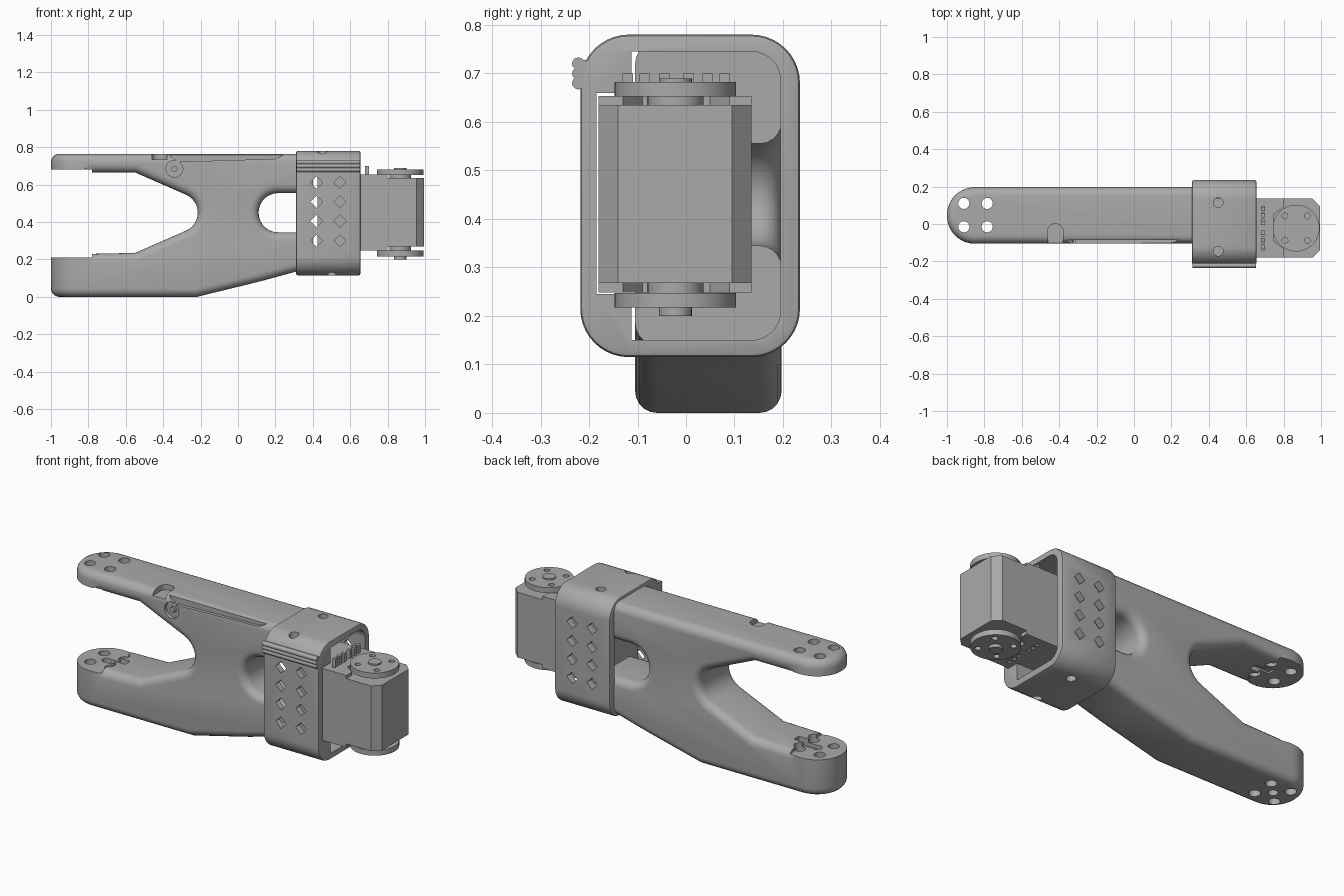
import bpy, bmesh, math

if "Cube" in bpy.data.objects:
    bpy.data.objects.remove(bpy.data.objects["Cube"])

grey = bpy.data.materials.new("grey_plastic")
grey.diffuse_color = (0.4, 0.4, 0.4, 1)
grey.use_nodes = True
grey.node_tree.nodes["Principled BSDF"].inputs["Base Color"].default_value = grey.diffuse_color


def arc(cx, cy, r, a0, a1, n):
    return [(cx + r * math.cos(math.radians(a0 + (a1 - a0) * i / n)),
             cy + r * math.sin(math.radians(a0 + (a1 - a0) * i / n))) for i in range(n + 1)]


def circle(cx, cy, r, n=24):
    return arc(cx, cy, r, 0, 360, n)[:-1]


def rect(x0, y0, x1, y1):
    return [(x0, y0), (x1, y0), (x1, y1), (x0, y1)]


def rounded(x0, y0, x1, y1, r, n=8):
    return (arc(x1 - r, y0 + r, r, -90, 0, n) + arc(x1 - r, y1 - r, r, 0, 90, n)
            + arc(x0 + r, y1 - r, r, 90, 180, n) + arc(x0 + r, y0 + r, r, 180, 270, n))


def prism(name, pts, axis, a, b):
    """Extrude a 2D outline along an axis from a to b."""
    place = {'x': lambda p, h: (h, p[0], p[1]), 'y': lambda p, h: (p[0], h, p[1]),
             'z': lambda p, h: (p[0], p[1], h)}[axis]
    bm = bmesh.new()
    lo = [bm.verts.new(place(p, a)) for p in pts]
    hi = [bm.verts.new(place(p, b)) for p in pts]
    bm.faces.new(lo)
    bm.faces.new(hi)
    for i in range(len(pts)):
        j = (i + 1) % len(pts)
        bm.faces.new((lo[i], lo[j], hi[j], hi[i]))
    bmesh.ops.recalc_face_normals(bm, faces=bm.faces)
    me = bpy.data.meshes.new(name)
    bm.to_mesh(me)
    bm.free()
    me.materials.append(grey)
    ob = bpy.data.objects.new(name, me)
    bpy.context.collection.objects.link(ob)
    return ob


def cut(ob, pts, axis, a, b):
    """Subtract a prism and discard the cutter."""
    cutter = prism("cutter", pts, axis, a, b)
    mod = ob.modifiers.new("cut", 'BOOLEAN')
    mod.operation = 'DIFFERENCE'
    mod.solver = 'EXACT'
    mod.object = cutter
    bpy.context.view_layer.objects.active = ob
    bpy.ops.object.modifier_apply(modifier=mod.name)
    bpy.data.objects.remove(cutter)


# Forked arm: one side outline, with the window open towards the sleeve
outline = [(-1, 0), (-0.22, 0), (0.12, 0.083), (0.31, 0.135), (0.4, 0.14), (0.4, 0.345)]
outline += arc(0.215, 0.45, 0.105, 270, 90, 14)
outline += [(0.4, 0.555), (0.4, 0.765), (-1, 0.765), (-1, 0.665), (-0.78, 0.665), (-0.55, 0.665)]
outline += arc(-0.32, 0.45, 0.105, 68, -68, 12)
outline += [(-0.55, 0.235), (-0.78, 0.23), (-1, 0.23)]
arm = prism("forked_arm", outline, 'y', -0.105, 0.197)

bm = bmesh.new()
bm.from_mesh(arm.data)
tips = [e for e in bm.edges if all(abs(v.co.x + 1) < 1e-4 for v in e.verts)
        and abs(e.verts[0].co.z - e.verts[1].co.z) > 0.01]
bmesh.ops.bevel(bm, geom=tips, offset=0.148, segments=9, profile=0.5, affect='EDGES',
                clamp_overlap=False)
soft = []
for e in bm.edges:
    m = (e.verts[0].co + e.verts[1].co) / 2
    d = e.verts[1].co - e.verts[0].co
    inner_tip = m.x < -0.781 and 0.1 < m.z < 0.72
    across = abs(d.y) > abs(d.x) + abs(d.z) and m.x > -0.9
    if len(e.link_faces) == 2 and e.calc_face_angle() > 1 and m.x < 0.399 \
            and not inner_tip and not across:
        soft.append(e)
bmesh.ops.bevel(bm, geom=soft, offset=0.045, segments=5, profile=0.5, affect='EDGES',
                clamp_overlap=False)
bmesh.ops.recalc_face_normals(bm, faces=bm.faces)
bm.to_mesh(arm.data)
bm.free()

# Fork tip pads, screw holes and slot
cut(arm, rect(-1.1, 0.21, -0.78, 0.68), 'y', -0.3, 0.4)
for x in (-0.91, -0.785):
    for y in (-0.015, 0.11):
        cut(arm, circle(x, y, 0.03, 16), 'z', -0.1, 0.9)
cut(arm, circle(-0.85, 0.047, 0.026, 16), 'z', -0.1, 0.3)
cut(arm, rect(-0.84, 0.025, -0.72, 0.07), 'z', 0.19, 0.69)

# Cable channel on the front upper edge, and its screw pocket
cut(arm, [(-0.4, 0.78), (-0.32, 0.722), (0.2, 0.738), (0.29, 0.78)], 'y', -0.2, -0.085)
cut(arm, rounded(-0.46, -0.2, -0.38, 0.0, 0.035, 6), 'z', 0.735, 0.8)
cut(arm, circle(-0.34, 0.685, 0.045), 'y', -0.2, -0.085)
prism("cable_screw", circle(-0.34, 0.685, 0.016, 12), 'y', -0.1, -0.08)

# Sleeve that holds the motor
sleeve = prism("sleeve", rounded(-0.218, 0.115, 0.235, 0.78, 0.1, 10), 'x', 0.31, 0.655)
bm = bmesh.new()
bm.from_mesh(sleeve.data)
rim = [e for e in bm.edges if abs(e.verts[0].co.x - e.verts[1].co.x) < 1e-4]
bmesh.ops.bevel(bm, geom=rim, offset=0.01, segments=2, profile=0.5, affect='EDGES')
bm.to_mesh(sleeve.data)
bm.free()
bore = [(-0.112, 0.15)] + arc(0.135, 0.21, 0.06, -90, 0, 8) + arc(0.135, 0.685, 0.06, 0, 90, 8)
bore += [(-0.112, 0.745), (-0.112, 0.66), (-0.185, 0.66), (-0.185, 0.245), (-0.112, 0.245)]
cut(sleeve, bore, 'x', 0.2, 0.8)

# Diamond vents through both side walls
for x in (0.42, 0.545):
    for z in (0.3, 0.405, 0.508, 0.612):
        cut(sleeve, circle(x, z, 0.033, 4), 'y', -0.4, 0.4)

# Screw holes in the sleeve top and bottom
for y in (-0.145, 0.115):
    cut(sleeve, circle(0.45, y, 0.026, 16), 'z', 0.72, 0.9)
    cut(sleeve, circle(0.5, y, 0.026, 16), 'z', 0.0, 0.17)

# Grip ridges along the front of the sleeve
prism("ridge_base", rect(-0.222, 0.672, -0.15, 0.728), 'x', 0.312, 0.653)
for z in (0.68, 0.7, 0.72):
    prism("grip_ridge", circle(-0.222, z, 0.013, 12), 'x', 0.312, 0.653)

# Motor body, with chamfered outer corners
prism("motor_body", [(0.425, -0.18), (0.955, -0.18), (0.995, -0.14), (0.995, 0.095),
                     (0.955, 0.135), (0.425, 0.135)], 'z', 0.268, 0.635)
for z0, z1 in ((0.63, 0.653), (0.248, 0.272)):
    cap = prism("motor_cap", [(0.425, -0.18), (0.8, -0.18), (0.8, -0.13), (0.745, -0.09),
                              (0.745, 0.05), (0.8, 0.09), (0.8, 0.135), (0.425, 0.135)],
                'z', z0, z1)
    for y in (-0.13, -0.09, -0.055, 0.015, 0.05, 0.085):
        cut(cap, circle(0.69, y, 0.011, 10), 'z', z0 - 0.01 if z0 < 0.5 else 0.64,
            0.265 if z0 < 0.5 else z1 + 0.01)

# Round output horns above and below, with screw holes
for z0, z1, hub0, hub1 in ((0.652, 0.682, 0.63, 0.69), (0.217, 0.247, 0.2, 0.27)):
    horn = prism("horn", circle(0.867, -0.022, 0.125, 40), 'z', z0, z1)
    for sx in (-1, 1):
        for sy in (-1, 1):
            cut(horn, circle(0.867 + sx * 0.06, -0.022 + sy * 0.065, 0.016, 12),
                'z', z0 - 0.01, z1 + 0.01)
    prism("horn_screw", circle(0.867, -0.022, 0.034), 'z', hub0, hub1)
    collar = (0.63, 0.655) if z0 > 0.5 else (0.244, 0.27)
    prism("horn_collar", circle(0.867, -0.022, 0.058), 'z', *collar)

# Connector pins on the motor top
for y in (-0.12, -0.085, -0.045, 0.005, 0.045, 0.08):
    prism("connector_pin", rect(0.68, y - 0.011, 0.7, y + 0.011), 'z', 0.645, 0.7)

# Smooth the rounded surfaces and keep hard edges
for ob in bpy.context.scene.objects:
    ob.select_set(True)
    bpy.context.view_layer.objects.active = ob
bpy.ops.object.shade_smooth_by_angle(angle=math.radians(32))
